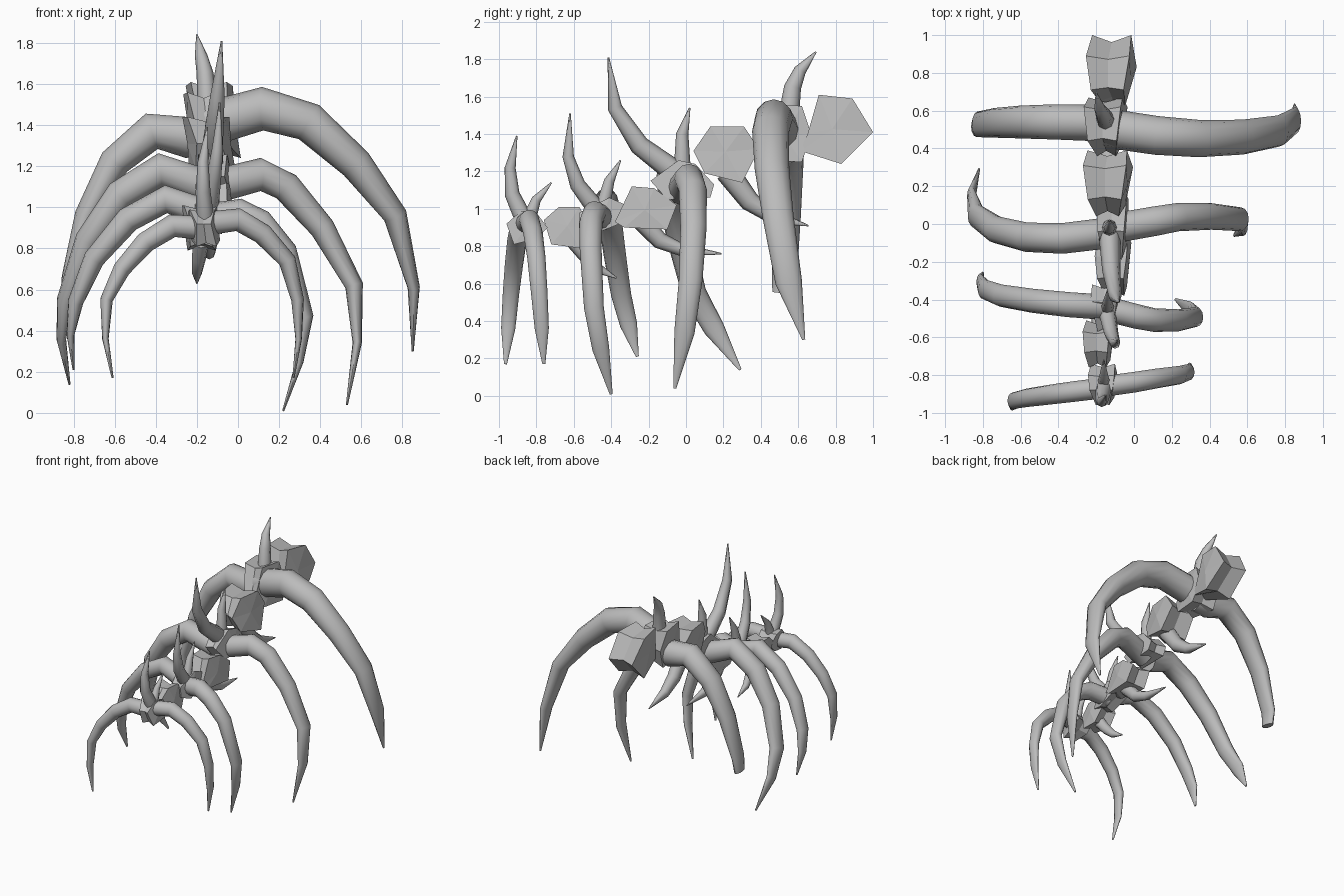
import bpy
import bmesh
import math
from mathutils import Vector

default_cube = bpy.data.objects.get("Cube")
if default_cube:
    bpy.data.objects.remove(default_cube, do_unlink=True)

# Single bone colour
bone = bpy.data.materials.new("bone_grey")
bone.use_nodes = True
bone_colour = (.5, .5, .5, 1)
bone.diffuse_color = bone_colour
bone.node_tree.nodes["Principled BSDF"].inputs["Base Color"].default_value = bone_colour


def finish(bm, name, smooth):
    """Turn a bmesh into a named object with the bone material."""
    bmesh.ops.recalc_face_normals(bm, faces=bm.faces)
    mesh = bpy.data.meshes.new(name)
    bm.to_mesh(mesh)
    bm.free()
    mesh.materials.append(bone)
    obj = bpy.data.objects.new(name, mesh)
    bpy.context.collection.objects.link(obj)
    if smooth:
        bpy.ops.object.select_all(action='DESELECT')
        obj.select_set(True)
        bpy.context.view_layer.objects.active = obj
        bpy.ops.object.shade_smooth_by_angle(angle=math.radians(60))


def tube(name, points, radii, side, sides):
    """Sweep elliptical rings along a path; radii are (across, along side)."""
    bm = bmesh.new()
    points = [Vector(p) for p in points]
    last = len(points) - 1
    rings = []
    for i, centre in enumerate(points):
        tangent = (points[min(i + 1, last)] - points[max(i - 1, 0)]).normalized()
        along = (side - tangent * side.dot(tangent)).normalized()
        across = tangent.cross(along)
        ring = []
        for k in range(sides):
            angle = math.tau * k / sides
            offset = across * math.cos(angle) * radii[i][0] + along * math.sin(angle) * radii[i][1]
            ring.append(bm.verts.new(centre + offset))
        rings.append(ring)
    for lower, upper in zip(rings, rings[1:]):
        for k in range(sides):
            n = (k + 1) % sides
            bm.faces.new((lower[k], lower[n], upper[n], upper[k]))
    bm.faces.new(rings[0])
    bm.faces.new(rings[-1])
    finish(bm, name, True)


def rib(name, radius, depth, arch, blunt=False):
    """Arch is (x, z) points; depth is y at the root, middle and tip."""
    root, middle, tip = depth
    last = len(arch) - 1
    points, radii = [], []
    for i, (x, z) in enumerate(arch):
        t = i / last
        y = (root * (1 - t) * (1 - t - t) + middle * t * (1 - t) * 4
             + tip * t * (t + t - 1))
        points.append((x, y, z))
        # The rib flattens towards its tip
        radii.append((radius * max(1.05 - 1.1 * t * t, .28), radius * (1 - .45 * t * t)))
    if not blunt:
        radii[-1] = (.005, .008)
    tube(name, points, radii, Vector((0, 1, 0)), 12)


def spine(name, radius, path):
    """Curved horn, thick at its root and pointed at the tip."""
    last = len(path) - 1
    radii = []
    for i in range(len(path)):
        r = max(radius * (1 - i / last) ** .45, .004)
        radii.append((r, r * .9))
    tube(name, path, radii, Vector((1, 0, 0)), 8)


def vertebra(name, centre_x, front_width, back_width, profile):
    """Faceted block from a (y, z) profile, widest near the back, with a
    groove around its middle and slightly raised sides."""
    bm = bmesh.new()
    front = min(y for y, z in profile)
    length = max(y for y, z in profile) - front
    middle = sum((Vector((centre_x, y, z)) for y, z in profile), Vector()) / len(profile)
    loops = []
    for sign in (-1, 0, 1):
        loop = []
        for y, z in profile:
            t = (y - front) / length
            half = (front_width + (back_width - front_width) * math.sin(t * 2.2)) / 2
            skew = (middle.z - z) * .12
            co = Vector((centre_x + skew + sign * half, y, z))
            if sign == 0:
                co = co.lerp(middle, .17)
            loop.append(bm.verts.new(co))
        loops.append(loop)
    count = len(profile)
    for a, b in zip(loops, loops[1:]):
        for k in range(count):
            n = (k + 1) % count
            bm.faces.new((a[k], a[n], b[n], b[k]))
    for loop, sign in ((loops[0], -1), (loops[-1], 1)):
        centre = sum((v.co for v in loop), Vector()) / count
        hub = bm.verts.new(centre + Vector((sign * .012, 0, 0)))
        for k in range(count):
            bm.faces.new((loop[k], loop[(k + 1) % count], hub))
    finish(bm, name, False)


# Rib-bearing vertebrae, front to back
vertebra("rib_vertebra_1", -.165, .07, .14,
         [(-.96, .92), (-.88, .99), (-.8, .98), (-.74, .9), (-.8, .84), (-.92, .81)])
vertebra("rib_vertebra_2", -.15, .08, .14,
         [(-.57, .98), (-.41, 1.06), (-.32, 1.02), (-.33, .93), (-.48, .87), (-.57, .9)])
vertebra("rib_vertebra_3", -.11, .09, .15,
         [(-.19, 1.15), (-.04, 1.26), (.05, 1.24), (.15, 1.13), (.13, 1.06), (-.1, 1.05)])
vertebra("rib_vertebra_4", -.15, .1, .2,
         [(.36, 1.36), (.44, 1.56), (.62, 1.55), (.67, 1.4), (.62, 1.25), (.42, 1.26)])

# Linking vertebrae between them
vertebra("link_vertebra_1", -.19, .09, .14,
         [(-.76, .94), (-.68, 1.01), (-.57, 1.01), (-.51, .89), (-.57, .79), (-.72, .81)])
vertebra("link_vertebra_2", -.11, .1, .17,
         [(-.38, .93), (-.29, 1.12), (-.17, 1.11), (-.05, 1.02), (-.1, .89), (-.33, .9)])
vertebra("link_vertebra_3", -.14, .12, .23,
         [(.04, 1.31), (.13, 1.44), (.31, 1.44), (.39, 1.32), (.3, 1.14), (.1, 1.19)])
vertebra("link_vertebra_4", -.12, .11, .23,
         [(.65, 1.4), (.71, 1.61), (.89, 1.59), (1, 1.41), (.83, 1.24), (.61, 1.31)])

# Ribs on the left side
rib("left_rib_1", .055, (-.86, -.8, -.76),
    [(-.16, .92), (0, .94), (.12, .87), (.24, .74), (.29, .55), (.295, .36), (.27, .17)])
rib("left_rib_2", .066, (-.45, -.51, -.4),
    [(-.14, .95), (.01, .975), (.11, .93), (.235, .79), (.33, .47), (.3, .25), (.22, .01)])
rib("left_rib_3", .079, (-.025, .04, -.06),
    [(-.12, 1.1), (.11, 1.16), (.235, 1.1), (.41, .9), (.565, .62), (.58, .34), (.53, .04)])
rib("left_rib_4", .104, (.51, .46, .63),
    [(-.16, 1.4), (.12, 1.48), (.345, 1.415), (.575, 1.21), (.765, .96), (.855, .61), (.85, .3)])

# Ribs on the right side
rib("right_rib_1", .055, (-.87, -.92, -.965),
    [(-.18, .9), (-.32, .91), (-.45, .83), (-.565, .7), (-.64, .55), (-.645, .36), (-.61, .17)])
rib("right_rib_2", .067, (-.44, -.38, -.26),
    [(-.16, .97), (-.35, 1.04), (-.535, .94), (-.7, .75), (-.79, .54), (-.815, .38), (-.8, .21)])
rib("right_rib_3", .082, (-.05, -.03, .29),
    [(-.16, 1.1), (-.38, 1.18), (-.57, 1.06), (-.73, .84), (-.835, .55), (-.86, .36), (-.82, .14)])
rib("right_rib_4", .098, (.53, .54, .515),
    [(-.16, 1.36), (-.25, 1.34), (-.42, 1.37), (-.6, 1.22), (-.74, .96), (-.83, .66), (-.835, .55)],
    blunt=True)

# Tall upper spines
spine("upper_spine_1", .048,
      [(-.16, -.87, .95), (-.17, -.93, 1.08), (-.17, -.94, 1.22), (-.15, -.905, 1.39)])
spine("upper_spine_2", .05,
      [(-.14, -.48, 1), (-.12, -.58, 1.13), (-.1, -.63, 1.28), (-.09, -.62, 1.51)])
spine("upper_spine_3", .064,
      [(-.13, -.05, 1.19), (-.12, -.25, 1.34), (-.1, -.38, 1.54), (-.08, -.415, 1.81)])
spine("upper_spine_4", .055,
      [(-.15, .55, 1.5), (-.16, .57, 1.65), (-.18, .61, 1.74), (-.2, .695, 1.84)])

# Short spines behind the tall ones
spine("short_spine_1", .035,
      [(-.16, -.83, .97), (-.16, -.8, 1.05), (-.16, -.72, 1.14)])
spine("short_spine_2", .038,
      [(-.14, -.44, 1.03), (-.14, -.41, 1.15), (-.14, -.35, 1.26)])
spine("short_spine_3", .045,
      [(-.13, -.02, 1.22), (-.13, -.02, 1.4), (-.13, .02, 1.54)])

# Hooked spines sweeping back underneath
spine("lower_spine_2", .045,
      [(-.18, -.6, .83), (-.19, -.54, .75), (-.2, -.47, .68), (-.2, -.37, .63)])
spine("lower_spine_3", .055,
      [(-.13, -.24, .94), (-.14, -.14, .83), (-.14, -.02, .78), (-.14, .19, .76)])
spine("lower_spine_4", .065,
      [(-.13, .22, 1.2), (-.13, .34, 1.04), (-.13, .46, .96), (-.13, .655, .91)])
